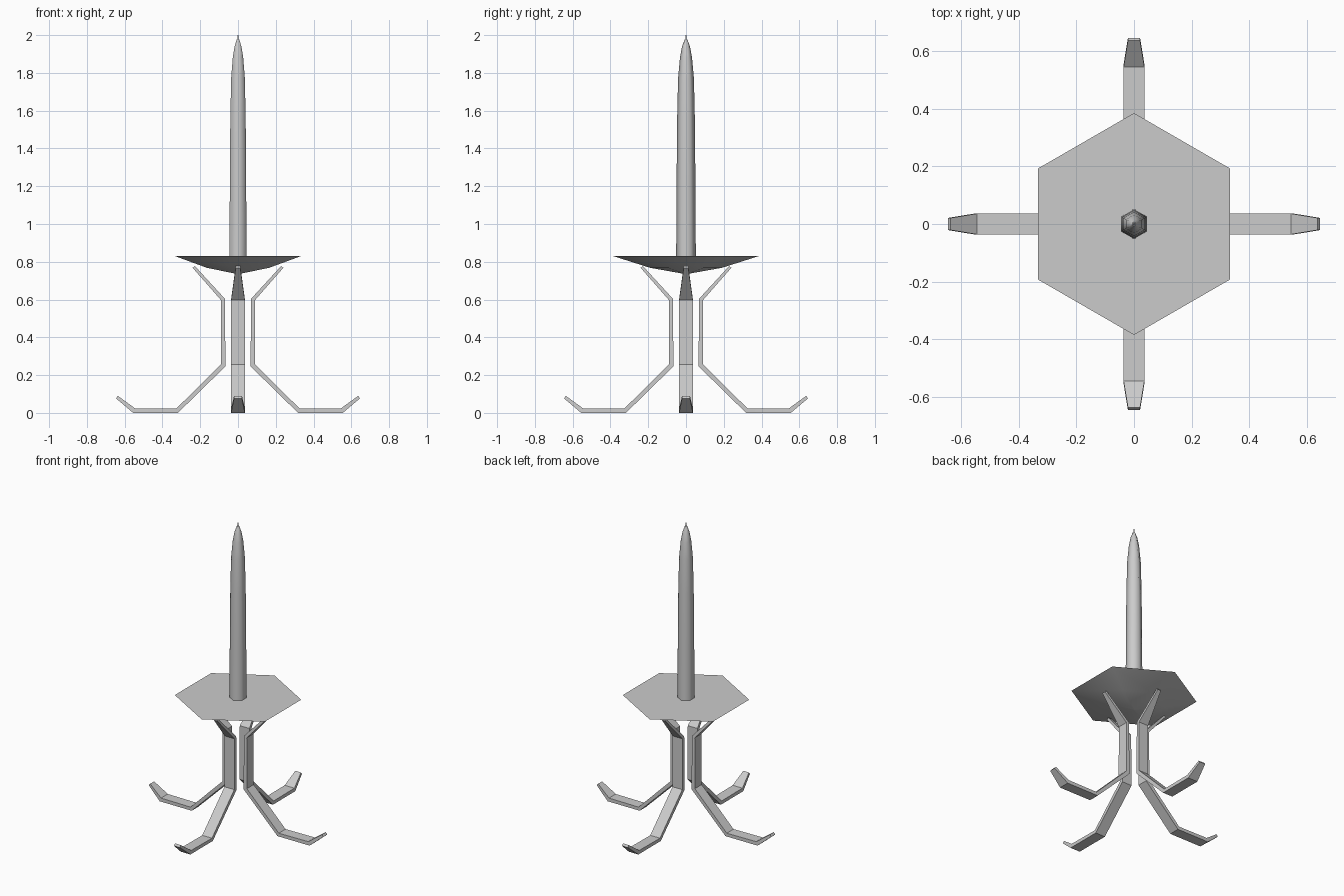
import bpy, bmesh
from math import cos, sin, pi, radians

cube = bpy.data.objects.get("Cube")
if cube:
    bpy.data.objects.remove(cube)


def make_material(name, rgb):
    mat = bpy.data.materials.new(name)
    mat.use_nodes = True
    mat.diffuse_color = (*rgb, 1)
    mat.node_tree.nodes["Principled BSDF"].inputs["Base Color"].default_value = (*rgb, 1)
    return mat


GREY = make_material("light grey", (0.6, 0.6, 0.6))


def finish(name, bm, angle):
    bmesh.ops.recalc_face_normals(bm, faces=bm.faces)
    mesh = bpy.data.meshes.new(name)
    bm.to_mesh(mesh)
    bm.free()
    mesh.materials.append(GREY)
    obj = bpy.data.objects.new(name, mesh)
    bpy.context.collection.objects.link(obj)
    bpy.ops.object.select_all(action='DESELECT')
    obj.select_set(True)
    bpy.context.view_layer.objects.active = obj
    bpy.ops.object.shade_smooth_by_angle(angle=radians(angle))
    return obj


def bridge(bm, rings):
    """Skin consecutive vertex rings and cap both ends."""
    for a, b in zip(rings, rings[1:]):
        n = len(a)
        for i in range(n):
            j = (i + 1) % n
            bm.faces.new((a[i], a[j], b[j], b[i]))
    bm.faces.new(rings[0])
    bm.faces.new(rings[-1])


def hex_turned(name, profile, angle):
    """Six-sided turned form from (radius, height) pairs, corners on the y axis."""
    bm = bmesh.new()
    rings = [[bm.verts.new((r * sin(k * pi / 3), r * cos(k * pi / 3), z))
              for k in range(6)] for r, z in profile]
    bridge(bm, rings)
    return finish(name, bm, angle)


def leg(name, turn):
    """Flat bar bent along a path of (outer point, inner point, half width)."""
    stations = [
        ((0.240, 0.768), (0.229, 0.778), 0.012),
        ((0.090, 0.597), (0.070, 0.605), 0.036),
        ((0.091, 0.257), (0.066, 0.247), 0.036),
        ((0.327, 0.026), (0.318, 0.004), 0.036),
        ((0.545, 0.028), (0.555, 0.004), 0.036),
        ((0.636, 0.090), (0.646, 0.077), 0.021),
    ]
    c, s = cos(turn), sin(turn)
    bm = bmesh.new()
    rings = []
    for outer, inner, w in stations:
        corners = [(outer, -w), (outer, w), (inner, w), (inner, -w)]
        rings.append([bm.verts.new((r * c - y * s, r * s + y * c, z - 0.004 * (z < 0.03)))
                      for (r, z), y in corners])
    bridge(bm, rings)
    return finish(name, bm, 30)


# Shallow drip dish with a flat top
hex_turned("dish", [(0.004, 0.735), (0.19, 0.768), (0.385, 0.83)], 30)

# Tapering candle and its wick
hex_turned("candle", [(0.052, 0.825), (0.05, 1.2), (0.047, 1.55), (0.042, 1.77),
                      (0.032, 1.88), (0.021, 1.94), (0.007, 1.978)], 65)
hex_turned("wick", [(0.004, 1.97), (0.003, 2.0)], 65)

# Four splayed legs
for side, quarter in (("left", 0), ("back", 1), ("right", 2), ("front", 3)):
    leg(side + "_leg", quarter * pi / 2)
